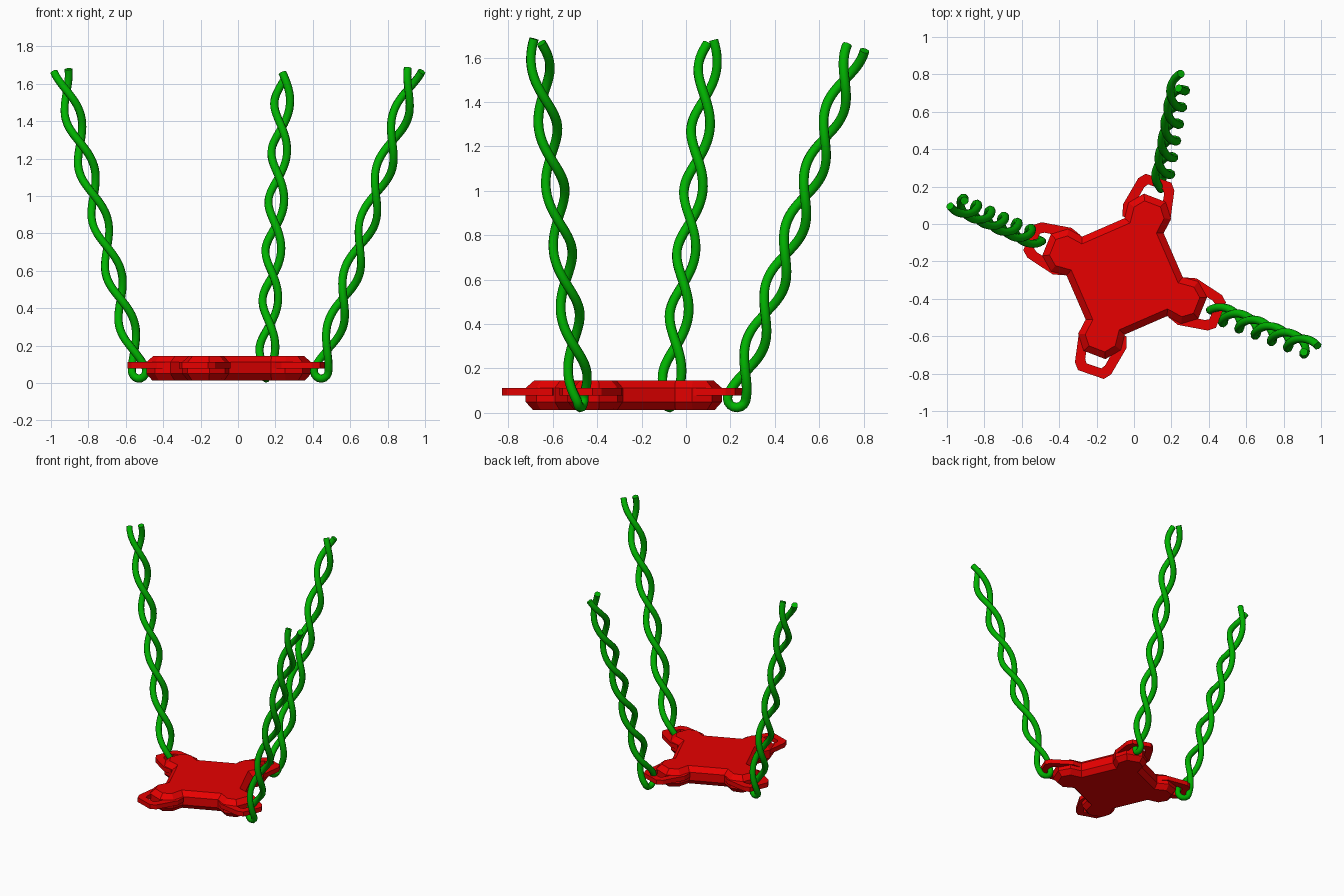
import bpy, bmesh
from math import cos, sin, pi, radians, tau
from mathutils import Vector

if "Cube" in bpy.data.objects:
    bpy.data.objects.remove(bpy.data.objects["Cube"])

CENTRE = Vector((-0.05, -0.28, 0))
ARMS = [radians(a) for a in (-22, 69, 158, 249)]
LOOP_ARMS = [radians(a) for a in (-22, 71, 158, 251)]


def material(name, colour):
    m = bpy.data.materials.new(name)
    m.diffuse_color = colour
    m.use_nodes = True
    m.node_tree.nodes["Principled BSDF"].inputs["Base Color"].default_value = m.diffuse_color
    return m


RED = material("red", (0.8, 0.0, 0.0, 1))
GREEN = material("green", (0.0, 0.45, 0.0, 1))


def polar(a, r, t, z=0.0):
    """Point r along an arm and t to its left."""
    return CENTRE + Vector((r * cos(a) - t * sin(a), r * sin(a) + t * cos(a), z))


def finish(name, bm, mat):
    bmesh.ops.recalc_face_normals(bm, faces=bm.faces[:])
    me = bpy.data.meshes.new(name)
    bm.to_mesh(me)
    bm.free()
    ob = bpy.data.objects.new(name, me)
    bpy.context.collection.objects.link(ob)
    me.materials.append(mat)
    return ob


def inset(pts, d):
    """Mitred inward offset of a counter-clockwise outline."""
    out = []
    for i, p in enumerate(pts):
        e1 = (p - pts[i - 1]).normalized()
        e2 = (pts[(i + 1) % len(pts)] - p).normalized()
        n1, n2 = Vector((-e1.y, e1.x, 0)), Vector((-e2.y, e2.x, 0))
        out.append(p + (n1 + n2) * d / (1 + n1.dot(n2)))
    return out


# Seat plate: square with four rounded corner lobes and chamfered rims
half = [(0.29, 0.112), (0.375, 0.122), (0.45, 0.062)]
profile = [(r, -t) for r, t in half] + [(r, t) for r, t in reversed(half)]
outline = [polar(a, r, t) for a in ARMS for r, t in profile]
bm = bmesh.new()
rings = []
for d, z in ((0.03, 0.013), (0, 0.05), (0, 0.112), (0.035, 0.146)):
    rings.append([bm.verts.new((p.x, p.y, z)) for p in inset(outline, d)])
n = len(outline)
for lo, hi in zip(rings, rings[1:]):
    for i in range(n):
        j = (i + 1) % n
        bm.faces.new((lo[i], lo[j], hi[j], hi[i]))
bm.faces.new(rings[0][::-1])
bm.faces.new(rings[-1])
finish("seat_plate", bm, RED)

# Flat hanging loops at the lobe ends
outer = [(0.30, 0.115), (0.36, 0.134), (0.52, 0.102), (0.555, 0.073)]
inner = [(0.30, 0.07), (0.40, 0.072), (0.485, 0.056), (0.506, 0.042)]
mirror = lambda pts: [(r, -t) for r, t in pts] + [(r, t) for r, t in reversed(pts)]
for k, a in enumerate(LOOP_ARMS):
    bm = bmesh.new()
    secs = []
    for o, i in zip(mirror(outer), mirror(inner)):
        secs.append([bm.verts.new(polar(a, *p, z)) for p, z in
                     ((o, 0.078), (o, 0.112), (i, 0.112), (i, 0.078))])
    for s, e in zip(secs, secs[1:]):
        for c in range(4):
            d = (c + 1) % 4
            bm.faces.new((s[c], s[d], e[d], e[c]))
    bm.faces.new(secs[0])
    bm.faces.new(secs[-1][::-1])
    finish(f"hanging_loop_{k + 1}", bm, RED)


# Ropes: one cord looped under the bar, its two strands twisted upwards
def rope(name, base, top, turns, radius=0.042, tube=0.022, steps=84):
    base, top = Vector(base), Vector(top)
    axis = (top - base).normalized()
    side = Vector((-axis.y, axis.x, 0)).normalized()
    out = side.cross(axis).normalized()

    def strand(phase):
        pts = []
        for i in range(steps + 1):
            f = i / steps
            a = phase - tau * turns * f
            pts.append(base.lerp(top, f) + (out * cos(a) + side * sin(a)) * radius)
        return pts

    bend = [base + out * cos(a) * radius - axis * sin(a) * radius
            for a in (pi * i / 8 for i in range(1, 8))]
    path = strand(0)[::-1] + bend + strand(pi)
    # Sweep an eight-sided section along the path
    bm = bmesh.new()
    rings, up = [], side.copy()
    for i, p in enumerate(path):
        t = (path[min(i + 1, len(path) - 1)] - path[max(i - 1, 0)]).normalized()
        up = (up - t * up.dot(t)).normalized()
        w = t.cross(up)
        rings.append([bm.verts.new(p + (up * cos(tau * k / 8) + w * sin(tau * k / 8)) * tube)
                      for k in range(8)])
    for s, e in zip(rings, rings[1:]):
        for c in range(8):
            d = (c + 1) % 8
            bm.faces.new((s[c], s[d], e[d], e[c]))
    bm.faces.new(rings[0][::-1])
    bm.faces.new(rings[-1])
    ob = finish(name, bm, GREEN)
    bpy.ops.object.select_all(action='DESELECT')
    ob.select_set(True)
    bpy.context.view_layer.objects.active = ob
    bpy.ops.object.shade_smooth_by_angle(angle=radians(50))


rope("left_rope", (-0.53, -0.075, 0.066), (-0.945, 0.11, 1.67), 2.88)
rope("right_rope", (0.445, -0.475, 0.066), (0.945, -0.668, 1.675), 2.88)
rope("back_rope", (0.15, 0.228, 0.066), (0.245, 0.765, 1.645), 3.0)
